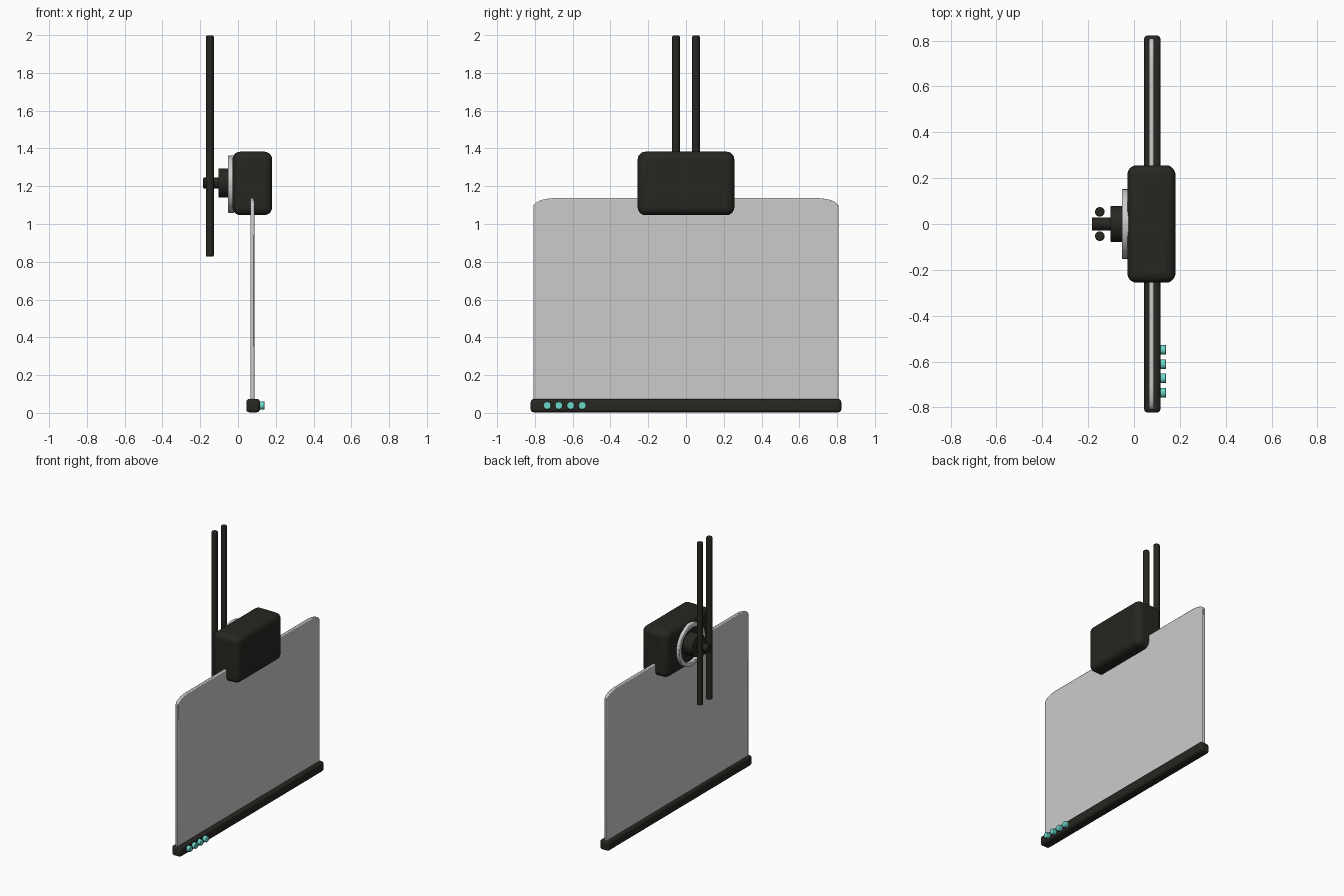
import bpy, bmesh, math
from mathutils import Matrix

if "Cube" in bpy.data.objects:
    bpy.data.objects.remove(bpy.data.objects["Cube"])

def material(name, color):
    m = bpy.data.materials.new(name)
    m.diffuse_color = (*color, 1)
    m.use_nodes = True
    m.node_tree.nodes["Principled BSDF"].inputs["Base Color"].default_value = m.diffuse_color
    return m

BLACK = material("black_plastic", (0.02, 0.019, 0.015))
TEAL = material("teal_button", (0.15, 0.68, 0.58))

def finish(name, bm, mat=None, bevel=0, segments=3):
    """Turn a bmesh into a bevelled, smooth-shaded object."""
    bmesh.ops.recalc_face_normals(bm, faces=bm.faces)
    mesh = bpy.data.meshes.new(name)
    bm.to_mesh(mesh)
    bm.free()
    ob = bpy.data.objects.new(name, mesh)
    bpy.context.collection.objects.link(ob)
    if mat:
        mesh.materials.append(mat)
    if bevel:
        b = ob.modifiers.new("bevel", 'BEVEL')
        b.width, b.segments = bevel, segments
        b.limit_method, b.angle_limit = 'ANGLE', math.radians(40)
    bpy.ops.object.select_all(action='DESELECT')
    bpy.context.view_layer.objects.active = ob
    ob.select_set(True)
    bpy.ops.object.shade_smooth_by_angle(angle=math.radians(35))
    return ob

def box(name, lo, hi, mat, bevel, segments):
    bm = bmesh.new()
    size = [b - a for a, b in zip(lo, hi)]
    mid = [(a + b) / 2 for a, b in zip(lo, hi)]
    bmesh.ops.create_cube(bm, size=1, matrix=Matrix.Translation(mid) @ Matrix.Diagonal((*size, 1)))
    return finish(name, bm, mat, bevel, segments)

def cylinder(name, center, radius, length, axis, mat, bevel, sides=32):
    bm = bmesh.new()
    turn = Matrix.Rotation(math.pi / 2, 4, 'Y') if axis == 'X' else Matrix()
    bmesh.ops.create_cone(bm, cap_ends=True, segments=sides, radius1=radius, radius2=radius,
                          depth=length, matrix=Matrix.Translation(center) @ turn)
    return finish(name, bm, mat, bevel, 2)

# Clear panel: outline with soft elliptical top corners, extruded in x
def panel(x0, x1, half, z0, z1, rx, rz, steps=10):
    right = [(half, z0)]
    for i in range(steps + 1):
        a = i / steps * math.pi / 2
        right.append((half - rx + rx * math.cos(a), z1 - rz + rz * math.sin(a)))
    outline = right + [(-y, z) for y, z in reversed(right)]
    bm = bmesh.new()
    face = bm.faces.new([bm.verts.new((x0, y, z)) for y, z in outline])
    ext = bmesh.ops.extrude_face_region(bm, geom=[face])
    bmesh.ops.translate(bm, vec=(x1 - x0, 0, 0),
                        verts=[g for g in ext["geom"] if isinstance(g, bmesh.types.BMVert)])
    return finish("panel", bm, None, 0.006, 2)

panel(0.065, 0.087, 0.808, 0.04, 1.14, 0.12, 0.045)

# Bottom bar with a row of buttons
box("bottom_bar", (0.044, -0.822, 0.006), (0.116, 0.822, 0.077), BLACK, 0.016, 3)
for i in range(4):
    cylinder(f"button_{i + 1}", (0.12, -0.735 + 0.062 * i, 0.042), 0.021, 0.04, 'X', TEAL, 0.003, 24)

# Motor housing
box("housing", (-0.029, -0.256, 1.05), (0.181, 0.256, 1.386), BLACK, 0.042, 5)

# Ring seated on the back of the housing
bm = bmesh.new()
profile = [(-0.02, 0.122), (-0.052, 0.122), (-0.052, 0.152), (-0.02, 0.152)]
N = 48
loops = [[bm.verts.new((x, r * math.cos(2 * math.pi * k / N), 1.213 + r * math.sin(2 * math.pi * k / N)))
          for x, r in profile] for k in range(N)]
for k in range(N):
    a, b = loops[k], loops[(k + 1) % N]
    for j in range(4):
        bm.faces.new((a[j], b[j], b[(j + 1) % 4], a[(j + 1) % 4]))
finish("ring", bm, None, 0.004, 2)

# Hub and axle behind the ring
cylinder("hub", (-0.06, 0, 1.22), 0.078, 0.086, 'X', BLACK, 0.004, 40)
cylinder("axle", (-0.137, 0, 1.22), 0.029, 0.094, 'X', BLACK, 0.005)

# Twin vertical rods
for side, y in (("left", -0.053), ("right", 0.053)):
    cylinder(f"rod_{side}", (-0.149, y, 1.415), 0.021, 1.17, 'Z', BLACK, 0.006, 24)

# Shift the whole model down to the floor
for ob in bpy.context.collection.objects:
    ob.location.z -= 0.003
